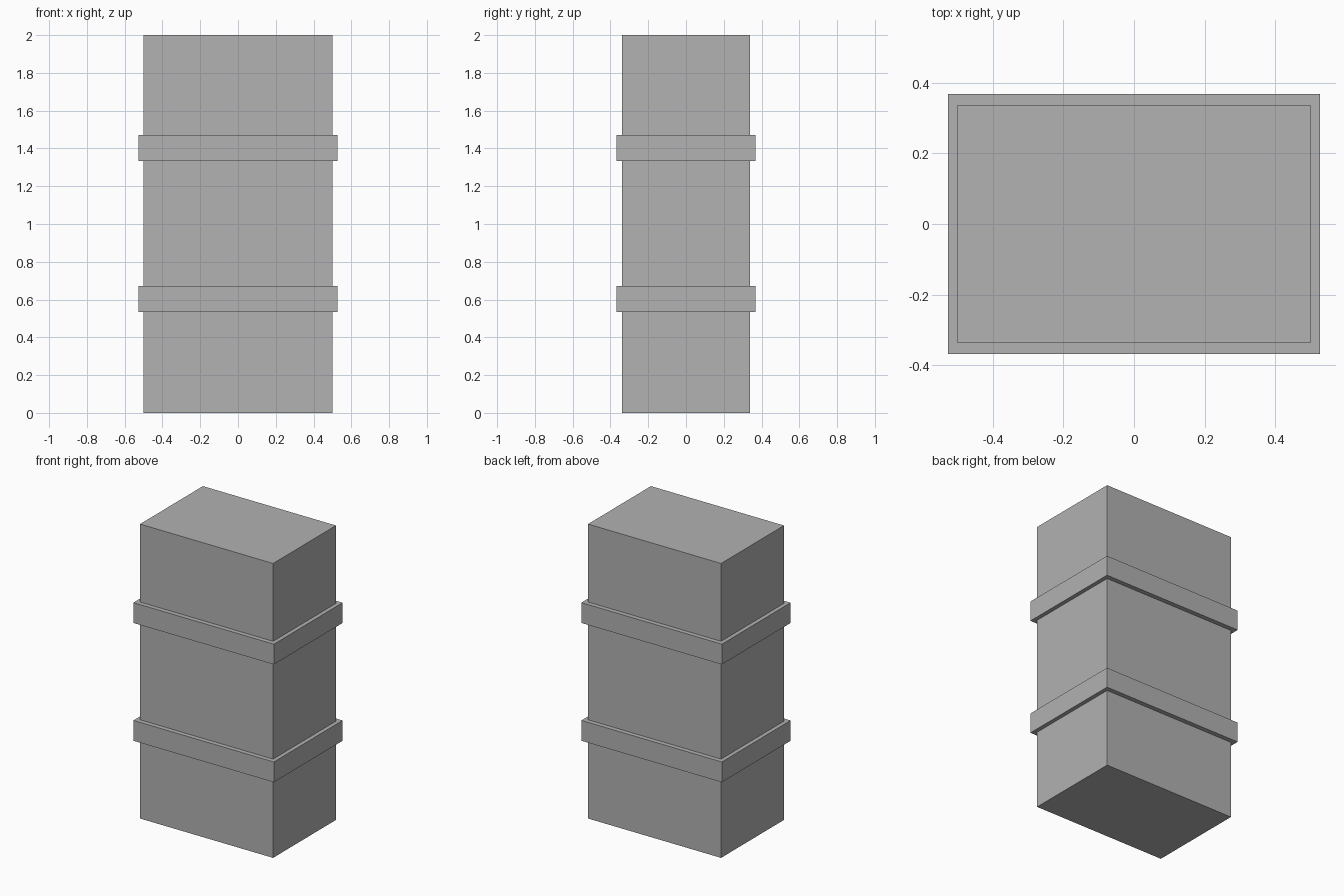
import bpy

if "Cube" in bpy.data.objects:
    bpy.data.objects.remove(bpy.data.objects["Cube"])

# Single flat grey
grey = bpy.data.materials.new("grey")
grey.diffuse_color = (0.445, 0.445, 0.445, 1.0)
grey.use_nodes = True
grey.node_tree.nodes["Principled BSDF"].inputs["Base Color"].default_value = grey.diffuse_color


def box(name, width, depth, z_low, z_high):
    """Axis-aligned block centred on the z axis."""
    bpy.ops.mesh.primitive_cube_add(size=1, location=(0, 0, (z_low + z_high) / 2))
    ob = bpy.context.object
    ob.name = name
    ob.scale = (width, depth, z_high - z_low)
    bpy.ops.object.transform_apply(location=False, rotation=False, scale=True)
    ob.data.materials.append(grey)
    return ob


# Main block
box("body", 1.0, 0.675, 0.0, 2.0)

# Two raised bands around the block
for name, z_low in (("lower_band", 0.533), ("upper_band", 1.333)):
    box(name, 1.055, 0.738, z_low, z_low + 0.138)
